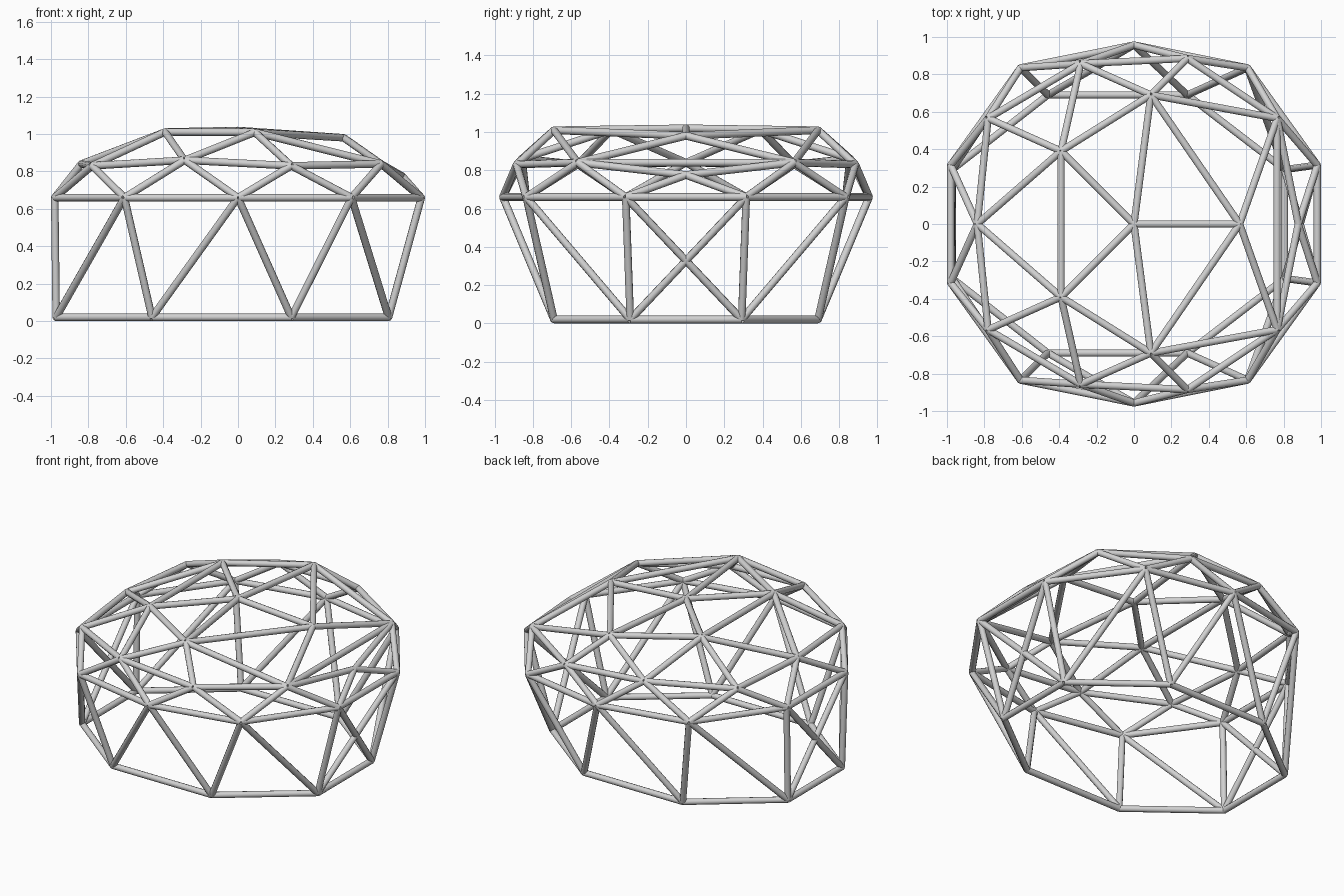
import bpy, bmesh
from mathutils import Vector, Matrix

if "Cube" in bpy.data.objects:
    bpy.data.objects.remove(bpy.data.objects["Cube"])

R = 0.02       # strut radius
SIDES = 10

mat = bpy.data.materials.new("light_steel_grey")
mat.diffuse_color = (0.64, 0.64, 0.64, 1)
mat.use_nodes = True
mat.node_tree.nodes["Principled BSDF"].inputs["Base Color"].default_value = mat.diffuse_color

# Dome joints on the y <= 0 half; the other half is mirrored
J = {
    # base
    "p": (-0.972, -0.291, 0.02), "q": (-0.46, -0.69, 0.02),
    "r": (0.285, -0.69, 0.02), "s": (0.805, -0.291, 0.02),
    # widest ring
    "a": (-0.98, -0.315, 0.66), "b": (-0.607, -0.835, 0.66),
    "c": (0, -0.957, 0.66), "d": (0.607, -0.835, 0.66), "e": (0.98, -0.315, 0.66),
    # shoulder ring
    "A": (-0.838, 0, 0.84), "B": (-0.78, -0.565, 0.83), "C": (-0.285, -0.857, 0.86),
    "D": (0.285, -0.885, 0.83), "E": (0.765, -0.565, 0.84), "K": (0.878, 0, 0.775),
    # crown
    "F": (-0.39, -0.39, 1.011), "G": (0.09, -0.69, 1.009),
    "H": (0, 0, 1.019), "I": (0.565, 0, 0.98),
}


def joint(k):
    """Trailing * means the joint mirrored to the y > 0 half."""
    x, y, z = J[k[0]]
    return Vector((x, -y if k.endswith("*") else y, z))


def add_strut(bm, p, q):
    d = q - p
    m = Matrix.Translation((p + q) / 2) @ d.to_track_quat('Z', 'Y').to_matrix().to_4x4()
    bmesh.ops.create_cone(bm, cap_ends=True, segments=SIDES, radius1=R, radius2=R,
                          depth=d.length, matrix=m)


def frame(name, struts):
    bm = bmesh.new()
    done = set()
    for pair in struts.split():
        u, v = pair.split("-")
        for flip in (False, True):
            p, q = joint(u), joint(v)
            if flip:
                p.y, q.y = -p.y, -q.y
            key = frozenset((tuple(round(c, 3) + 0.0 for c in p),
                             tuple(round(c, 3) + 0.0 for c in q)))
            if key not in done:
                done.add(key)
                add_strut(bm, p, q)
    me = bpy.data.meshes.new(name)
    bm.to_mesh(me)
    bm.free()
    me.materials.append(mat)
    ob = bpy.data.objects.new(name, me)
    bpy.context.collection.objects.link(ob)
    bpy.context.view_layer.objects.active = ob
    ob.select_set(True)
    bpy.ops.object.shade_smooth_by_angle(angle=0.8)
    ob.select_set(False)


frame("base_ring", "p-p* p-q q-r r-s s-s*")
frame("wall_struts", "p-a p-b q-b q-c r-c r-d s-d s-e")
frame("wall_cross_braces", "p-a* s-e*")
frame("middle_ring", "a-a* a-b b-c c-d d-e e-e*")
frame("lower_roof_struts", "A-a B-a B-b C-b C-c D-c D-d E-d E-e K-e")
frame("shoulder_ring", "A-B B-C C-D D-E E-K E-E*")
frame("upper_roof_struts", "A-F B-F C-F C-G D-G E-G E-I")
frame("crown_struts", "F-F* F-G G-I H-F H-G H-I")
